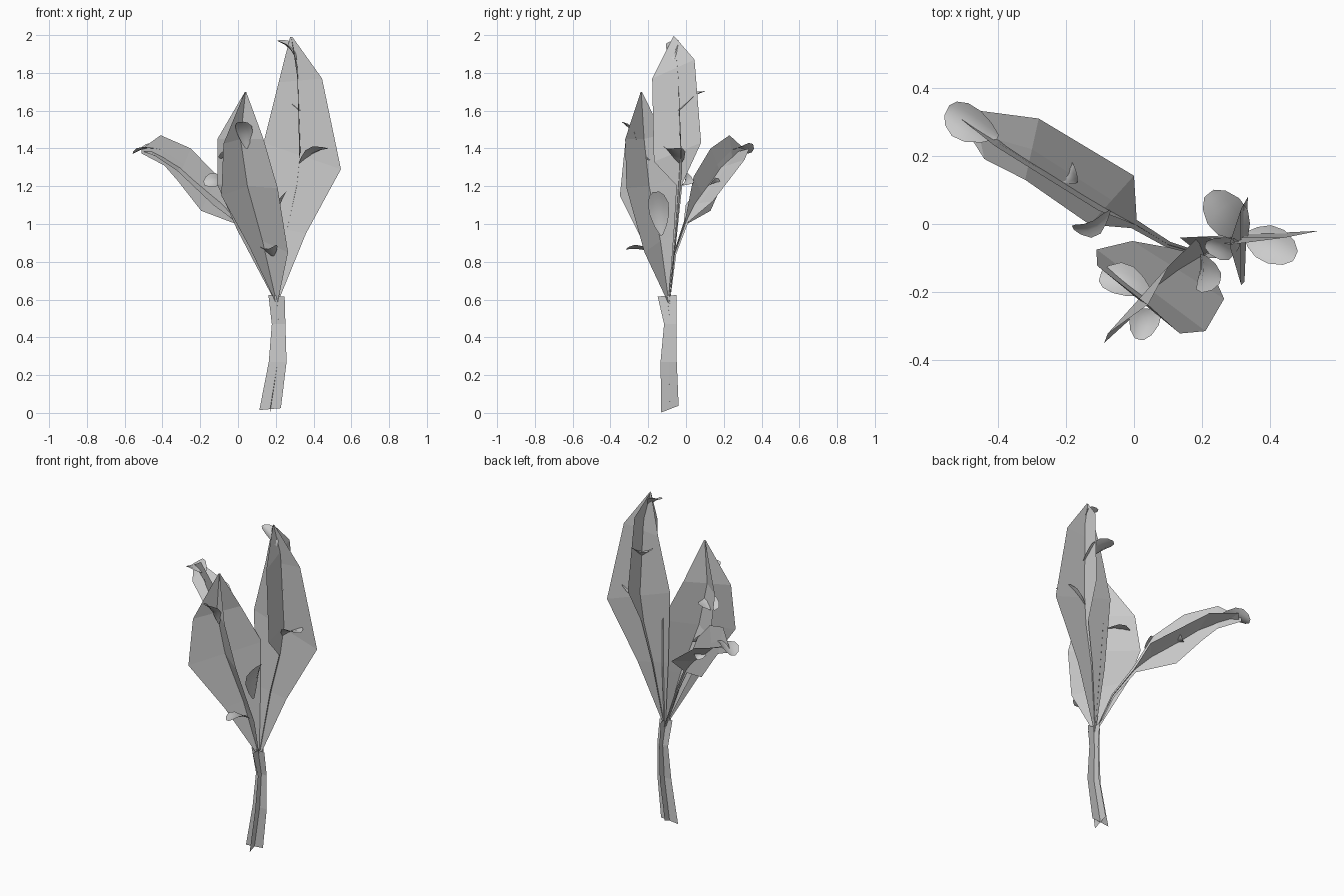
import bpy, math
from mathutils import Vector as V


def make(name, verts, faces, smooth=False):
    me = bpy.data.meshes.new(name)
    me.from_pydata([tuple(v) for v in verts], [], faces)
    ob = bpy.data.objects.new(name, me)
    bpy.context.collection.objects.link(ob)
    for p in me.polygons:
        p.use_smooth = smooth
    return ob


def grid_faces(rows, cols):
    return [(r * cols + c, r * cols + c + 1, (r + 1) * cols + c + 1, (r + 1) * cols + c)
            for r in range(rows - 1) for c in range(cols - 1)]


def card(name, spine, halves):
    """Flat card: each spine point is widened by plus and minus its half vector."""
    verts = []
    for s, h in zip(spine, halves):
        s, h = V(s), V(h)
        verts += [s - h, s, s + h]
    make(name, verts, grid_faces(len(spine), 3))


def leaf(name, base, tip, width, side, arch=0.018):
    """Small rounded, arched and cupped leaf between base and tip."""
    base, tip = V(base), V(tip)
    d = tip - base
    side = V(side)
    side = (side - d * (side.dot(d) / d.dot(d))).normalized()
    n = d.normalized().cross(side)
    if n.z < 0:
        n = -n
    profile = [(0, .12), (.2, .6), (.45, .95), (.7, 1), (.9, .72), (1, .3)]
    verts = []
    for t, w in profile:
        mid = base + d * t + n * arch * math.sin(math.pi * t)
        for k in (-1, -.5, 0, .5, 1):
            verts.append(mid + side * (k * w * width / 2) + n * (arch * (abs(k) * w) ** 2))
    make(name, verts, grid_faces(len(profile), 5), True)


# Stem: two crossed ribbons
stem = [(.17, -.085, .02), (.21, -.092, .27), (.215, -.083, .47), (.204, -.1, .62)]
card("stem_card_x", stem, [(.057, 0, .005), (.047, 0, 0), (.036, 0, 0), (.043, 0, -.005)])
card("stem_card_y", stem, [(0, .046, .018), (0, .043, 0), (0, .033, 0), (0, .05, .004)])

# Tall right blade: the cross card is only a thin stalk low down
card("tall_blade_wide",
     [(.205, -.09, .58), (.26, -.055, .97), (.34, -.03, 1.36), (.33, -.04, 1.76), (.282, -.06, 1.99)],
     [(.004, 0, 0), (.1, .005, -.02), (.205, .01, -.07), (.115, 0, .01), (.006, 0, 0)])
card("tall_blade_cross",
     [(.205, -.09, .58), (.26, -.055, .97), (.312, -.035, 1.21), (.33, -.045, 1.38),
      (.315, -.067, 1.82), (.282, -.06, 1.99)],
     [(0, .004, 0), (0, .01, 0), (0, .016, .005), (.005, .125, .05), (0, .112, .05), (0, .006, -.005)])

# Front blade
front = [(.205, -.09, .58), (.13, -.135, .91), (.05, -.195, 1.2), (.013, -.222, 1.45), (.04, -.237, 1.7)]
card("front_blade_wide", front,
     [(.004, -.003, 0), (.135, -.085, -.06), (.16, -.12, -.01), (.122, -.1, 0), (.003, -.002, 0)])
card("front_blade_cross", front,
     [(.003, .003, 0), (.07, .08, .03), (.138, .155, .05), (.09, .1, .025), (.003, .003, 0)])

# Rear left blade on a thin stalk
stalk = [(.204, -.09, .58), (.1, -.06, .84), (0, 0, 1.01)]
thin = [(.004, .004, 0), (.006, .008, 0), (.008, .012, 0)]
card("rear_blade_wide",
     stalk + [(-.065, .07, 1.11), (-.3, .22, 1.31), (-.455, .263, 1.38), (-.5, .3, 1.385)],
     thin + [(.065, .072, .01), (.02, .09, .03), (-.015, .072, .02), (.004, .008, 0)])
card("rear_blade_cross",
     stalk + [(-.15, .085, 1.16), (-.285, .165, 1.315), (-.4, .24, 1.39), (-.51, .31, 1.385)],
     [(.003, -.002, .003), (.006, -.004, .006), (.01, -.005, .01),
      (.045, -.045, .09), (.035, -.035, .085), (-.01, -.01, .08), (0, 0, .012)])

# Small curved leaves: base, tip, width, side direction
leaves = [
    ((-.4, .255, 1.395), (-.55, .335, 1.375), .11, (.5, .8, .2)),
    ((-.07, .04, 1.22), (-.18, -.01, 1.215), .085, (.3, -.5, -.9)),
    ((.325, -.03, 1.32), (.475, -.095, 1.4), .11, (.4, .9, -.1)),
    ((.31, -.065, 1.87), (.21, -.06, 1.97), .07, (.2, 1, .3)),
    ((.33, -.04, 1.6), (.22, .09, 1.7), .12, (.8, .6, 0)),
    ((.045, -.25, 1.4), (.015, -.34, 1.54), .09, (1, -.2, 0)),
    ((.195, -.13, .94), (.255, -.16, 1.17), .11, (.1, 1, 0)),
    ((.185, -.16, .83), (.15, -.315, .865), .09, (1, .2, 0)),
    ((.05, -.2, 1.34), (-.1, -.155, 1.35), .1, (.3, 1, -.4)),
    ((-.17, .12, 1.2), (-.2, .18, 1.2), .07, (.8, .3, .4)),
]
for i, (b, t, w, s) in enumerate(leaves):
    leaf(f"small_leaf_{i + 1}", b, t, w, s)
